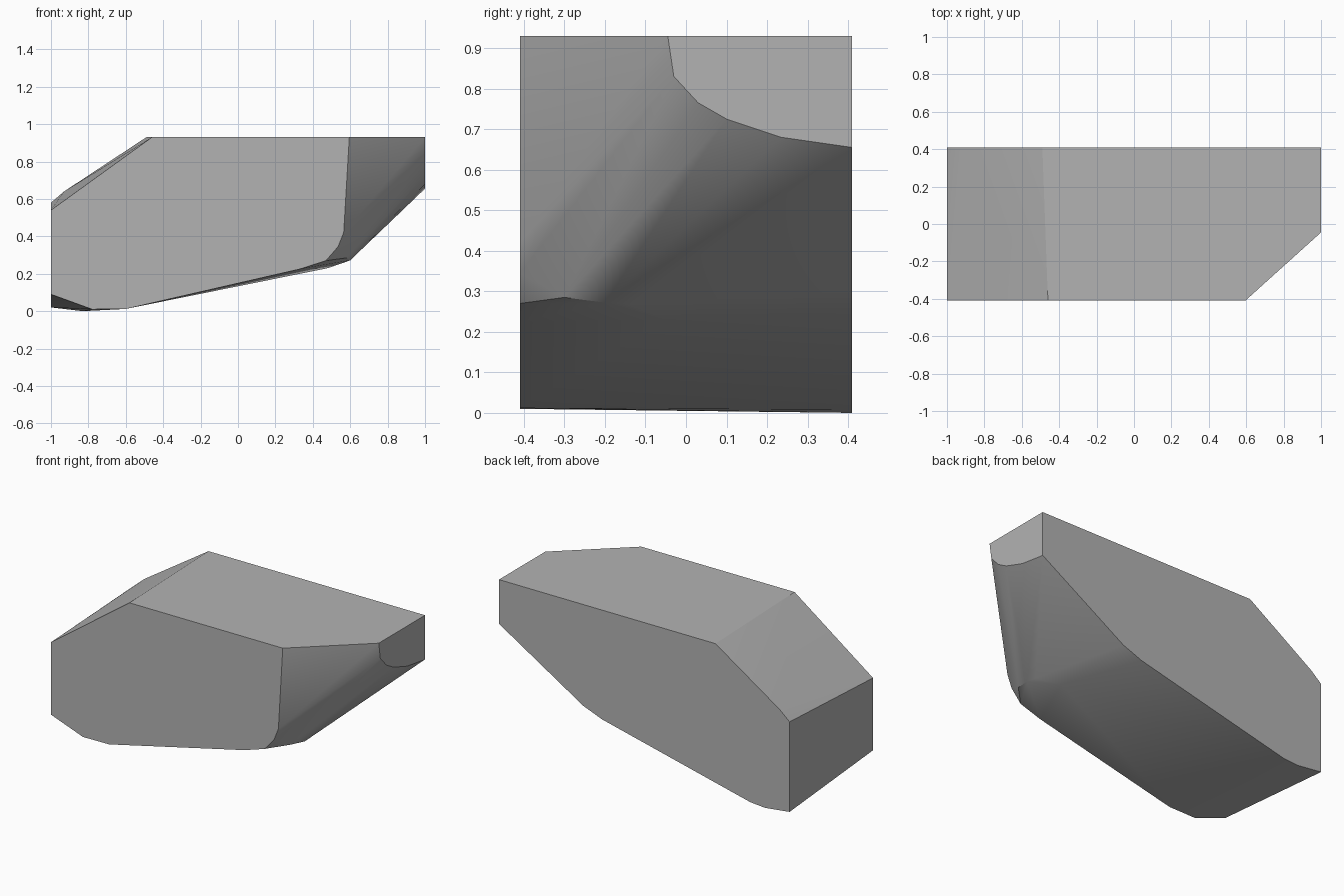
import bpy
import bmesh
import math

cube = bpy.data.objects.get("Cube")
if cube:
    bpy.data.objects.remove(cube, do_unlink=True)

HALF = 0.41

# Flat front side outline (x, z)
front = [(-1, .54), (-.46, .93), (.595, .93), (.565, .42), (.535, .345),
         (.47, .27), (.33, .225), (-.6, .012), (-.78, .01), (-1, .09)]
# Flat back side outline (x, z)
back = [(-1, .58), (-.93, .64), (-.49, .93), (1, .93), (1, .655),
        (.42, .30), (.29, .25), (-.73, .008), (-.83, 0), (-1, .02)]
# Curved rim of the right end (y, z)
end_rim = [(-.045, .93), (-.03, .83), (.03, .765), (.10, .725), (.235, .68)]
# Keel points between the two sides
keel = [(.58, -.30, .285), (.60, -.20, .272), (.59, -.14, .268), (.48, -.05, .23)]

points = [(x, -HALF, z) for x, z in front]
points += [(x, HALF, z) for x, z in back]
points += [(1, y, z) for y, z in end_rim]
points += keel

# Wrap the outlines into one faceted block
bm = bmesh.new()
for p in points:
    bm.verts.new(p)
hull = bmesh.ops.convex_hull(bm, input=bm.verts[:])
loose = [v for v in bm.verts if not v.link_faces]
bmesh.ops.delete(bm, geom=loose, context='VERTS')
bmesh.ops.dissolve_limit(bm, angle_limit=math.radians(0.5),
                         verts=bm.verts[:], edges=bm.edges[:])
bmesh.ops.recalc_face_normals(bm, faces=bm.faces[:])
mesh = bpy.data.meshes.new("stone_block")
bm.to_mesh(mesh)
bm.free()

block = bpy.data.objects.new("stone_block", mesh)
bpy.context.collection.objects.link(block)

# Plain grey
grey = bpy.data.materials.new("stone_grey")
grey.use_nodes = True
color = (.45, .45, .45, 1)
grey.diffuse_color = color
grey.node_tree.nodes["Principled BSDF"].inputs["Base Color"].default_value = color
mesh.materials.append(grey)

# Smooth the gentle bends, keep the cut edges sharp
bpy.ops.object.select_all(action='DESELECT')
block.select_set(True)
bpy.context.view_layer.objects.active = block
bpy.ops.object.shade_smooth_by_angle(angle=math.radians(30))
